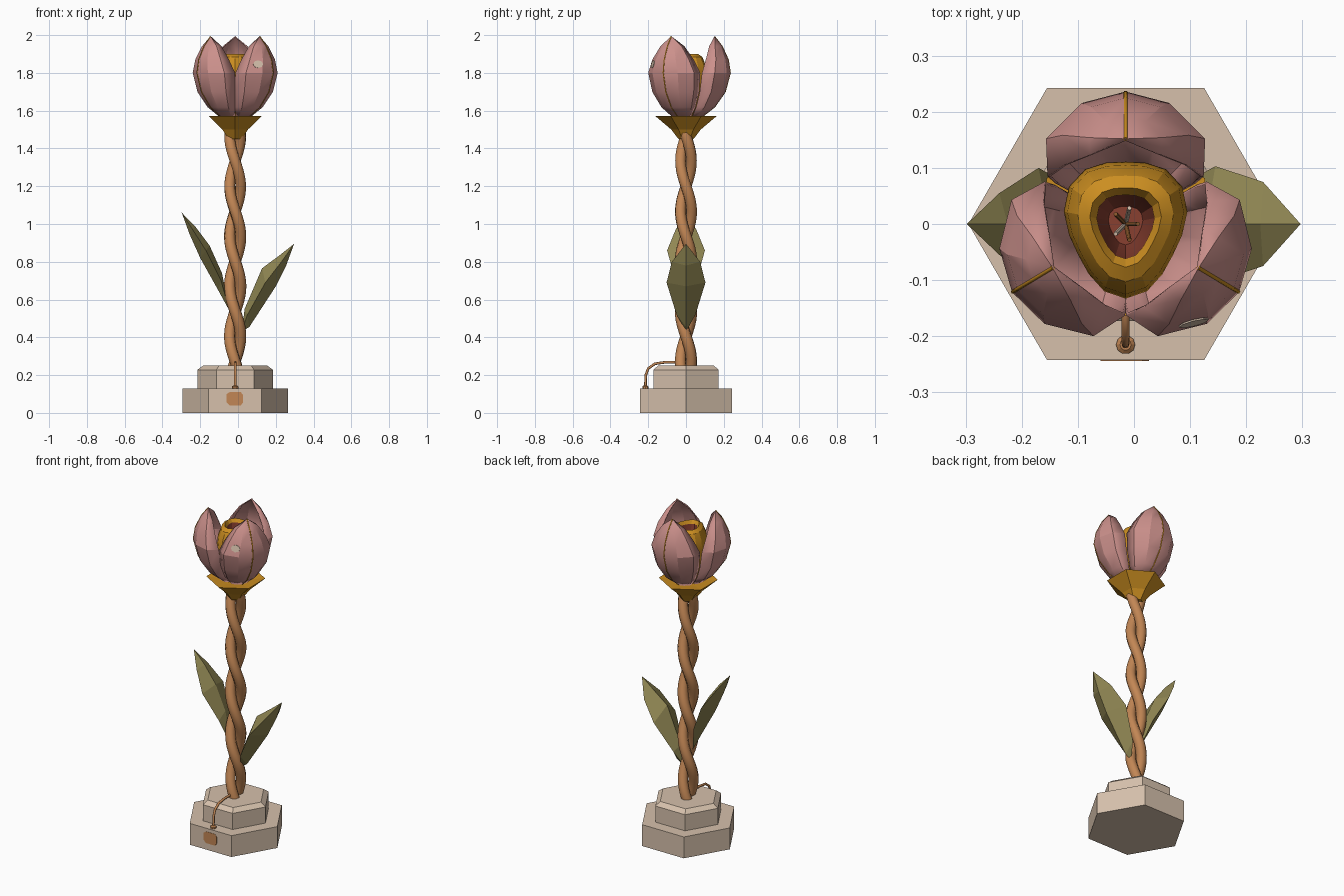
import bpy, bmesh
from math import sin, cos, pi, radians
from mathutils import Vector
from mathutils.bvhtree import BVHTree

cube = bpy.data.objects.get("Cube")
if cube:
    bpy.data.objects.remove(cube, do_unlink=True)

CX = -0.015  # axis of the flower


def material(name, rgb):
    m = bpy.data.materials.new(name)
    m.use_nodes = True
    m.diffuse_color = (*rgb, 1)
    m.node_tree.nodes["Principled BSDF"].inputs["Base Color"].default_value = (*rgb, 1)
    return m


stone = material("pale stone", (0.67, 0.53, 0.41))
copper = material("copper", (0.54, 0.24, 0.09))
gold = material("gold", (0.60, 0.27, 0.015))
pink = material("dusty pink", (0.60, 0.28, 0.26))
green = material("olive green", (0.29, 0.25, 0.09))
red = material("dark red", (0.25, 0.05, 0.03))
dark = material("dark bronze", (0.26, 0.10, 0.025))


def add_mesh(name, verts, faces, mats, smooth=None, thick=0):
    me = bpy.data.meshes.new(name)
    me.from_pydata(verts, [], faces)
    bm = bmesh.new()
    bm.from_mesh(me)
    bmesh.ops.remove_doubles(bm, verts=bm.verts, dist=0.0005)
    bmesh.ops.recalc_face_normals(bm, faces=bm.faces)
    bm.to_mesh(me)
    bm.free()
    for m in mats:
        me.materials.append(m)
    ob = bpy.data.objects.new(name, me)
    bpy.context.collection.objects.link(ob)
    if smooth:
        bpy.ops.object.select_all(action='DESELECT')
        ob.select_set(True)
        bpy.context.view_layer.objects.active = ob
        bpy.ops.object.shade_smooth_by_angle(angle=radians(smooth))
    if thick:
        mod = ob.modifiers.new("thickness", 'SOLIDIFY')
        mod.thickness = thick
        mod.offset = 0
    return ob


def grid_faces(rows, cols, wrap=False):
    return [(i * cols + j, i * cols + (j + 1) % cols,
             (i + 1) * cols + (j + 1) % cols, (i + 1) * cols + j)
            for i in range(rows - 1) for j in range(cols if wrap else cols - 1)]


def lathe(name, profile, sides, mats, turn=0.0, lobe=0.0, stretch=1.0, smooth=None):
    verts = []
    for r, z in profile:
        for j in range(sides):
            a = turn + 2 * pi * j / sides
            q = r * (1 + lobe * cos(3 * (a + pi / 2)))
            verts.append((CX + q * cos(a), q * stretch * sin(a), z))
    last = (len(profile) - 1) * sides
    faces = grid_faces(len(profile), sides, True)
    faces += [tuple(range(sides)), tuple(range(last, last + sides))]
    return add_mesh(name, verts, faces, mats, smooth)


def tube(name, points, radius, mat, resolution=2):
    cu = bpy.data.curves.new(name, 'CURVE')
    cu.dimensions = '3D'
    cu.bevel_depth = radius
    cu.bevel_resolution = resolution
    cu.use_fill_caps = True
    sp = cu.splines.new('POLY')
    sp.points.add(len(points) - 1)
    for p, co in zip(sp.points, points):
        p.co = (*co, 1)
    sp.use_smooth = True
    cu.materials.append(mat)
    ob = bpy.data.objects.new(name, cu)
    bpy.context.collection.objects.link(ob)


# Stepped hexagonal base
lathe("lower_base", [(0.28, 0), (0.28, 0.13)], 6, [stone])
lathe("upper_base", [(0.2, 0.13), (0.2, 0.228), (0.17, 0.25)], 6, [stone])

# Two stem strands twisted round each other
for s in range(2):
    path = []
    for i in range(61):
        z = 0.24 + 1.26 * i / 60
        a = pi * s - 2 * pi * (z - 1.2) / 0.53
        path.append((CX + 0.029 * cos(a), 0.029 * sin(a), z))
    tube(f"stem_strand_{s + 1}", path, 0.03, copper)

# Power cord with its end plug, and the plate on the base
cord = [(0, 0.268), (-0.11, 0.268), (-0.165, 0.26), (-0.2, 0.235), (-0.213, 0.2), (-0.215, 0.13)]
tube("cord", [(CX, y, z) for y, z in cord], 0.007, copper)
plug = lathe("cord_plug", [(0.017, 0.128), (0.017, 0.14), (0.01, 0.146)], 10, [copper])
plug.location.y = -0.215
outline = [(-0.045, 0.055), (-0.03, 0.04), (0.03, 0.04), (0.042, 0.055),
           (0.042, 0.095), (0.03, 0.11), (-0.03, 0.11), (-0.045, 0.1)]
add_mesh("front_plate", [(CX + x, -0.243, z) for x, z in outline],
         [tuple(range(len(outline)))], [copper], thick=0.002)


# Solid leaves: upper ridge (x, z), keel (x, z) and side edge (x, z, half width) per row
def leaf(name, base, rows, tip):
    verts = [base] * 4
    for rx, rz, kx, kz, ex, ez, w in rows:
        verts += [(rx, 0, rz), (ex, w, ez), (kx, 0, kz), (ex, -w, ez)]
    verts += [tip] * 4
    add_mesh(name, verts, grid_faces(len(rows) + 2, 4, True), [green])


leaf("left_leaf", (0.02, 0, 0.43),
     [(0.035, 0.55, 0.06, 0.455, 0.05, 0.52, 0.05),
      (0.127, 0.765, 0.20, 0.67, 0.145, 0.69, 0.103),
      (0.225, 0.838, 0.255, 0.78, 0.23, 0.80, 0.075)], (0.297, 0, 0.895))
leaf("right_leaf", (-0.045, 0, 0.54),
     [(-0.085, 0.74, -0.105, 0.65, -0.09, 0.70, 0.055),
      (-0.15, 0.885, -0.20, 0.82, -0.17, 0.86, 0.1),
      (-0.225, 0.985, -0.256, 0.945, -0.24, 0.97, 0.055)], (-0.298, 0, 1.06))

# Flaring hexagonal calyx
lathe("calyx", [(0.04, 1.45), (0.078, 1.50), (0.163, 1.572), (0.08, 1.565)], 6,
      [gold], turn=pi / 2)

# Outer petals: (height, ridge radius, size) rows and a cupped cross-section
ROWS = [(1.565, 0.08, 0.33), (1.62, 0.15, 0.65), (1.70, 0.206, 0.9), (1.80, 0.233, 1.0),
        (1.87, 0.222, 0.79), (1.94, 0.19, 0.45), (1.992, 0.15, 0.0)]
HALF = [(0.98, 0.148), (1.0, 0.082), (0.55, 0.02)]
SECTION = [(-w, d) for w, d in HALF] + [(0, 0)] + [(w, d) for w, d in reversed(HALF)]


def petal(name, degrees):
    angle = radians(degrees)
    out = Vector((cos(angle), sin(angle), 0))
    side = Vector((-sin(angle), cos(angle), 0))
    axis = Vector((CX, 0, 0))
    verts = [axis + out * (r - d * s) + side * (0.139 * w * s) + Vector((0, 0, z))
             for z, r, s in ROWS for w, d in SECTION]
    ob = add_mesh(name, verts, grid_faces(len(ROWS), len(SECTION)), [pink], 25, 0.006)
    rib = [axis + out * (r + 0.001) + Vector((0, 0, z)) for z, r, s in ROWS]
    tube(name + "_rib", rib, 0.004, gold, 1)
    return ob


petal("back_petal", 90)
petal("front_right_petal", 211)
front = petal("front_left_petal", -31)

# Pale patch lying on the front left petal
bm = bmesh.new()
bm.from_mesh(front.data)
tree = BVHTree.FromBMesh(bm)
hit, normal, _, _ = tree.ray_cast(Vector((0.105, -1, 1.845)), Vector((0, 1, 0)))
bm.free()
if normal.y > 0:
    normal = -normal
u = normal.cross(Vector((0, 0, 1))).normalized()
v = normal.cross(u)
ring = [hit + normal * 0.006 + u * 0.027 * cos(a * pi / 4) + v * 0.021 * sin(a * pi / 4)
        for a in range(8)]
add_mesh("petal_patch", ring, [tuple(range(8))], [stone], thick=0.003)

# Inner bud: lobed gold cup with a red throat
cup = [(0.045, 1.56), (0.085, 1.66), (0.107, 1.77), (0.101, 1.84), (0.083, 1.885),
       (0.062, 1.9), (0.05, 1.88), (0.042, 1.80), (0.03, 1.74)]
bud = lathe("inner_bud", cup, 18, [gold, red], turn=pi / 2, lobe=0.09, stretch=1.14, smooth=20)
for f in bud.data.polygons:
    c = f.center
    if (c.x - CX) ** 2 + c.y ** 2 < 0.057 ** 2 and 1.7 < c.z < 1.87:
        f.material_index = 1

# Stamens in the throat
for i in range(5):
    a = 2 * pi * i / 5
    tip = (CX + 0.022 * cos(a), 0.03 * sin(a), 1.85)
    tube(f"stamen_{i + 1}", [(CX, 0, 1.735), tip], 0.004, stone if i % 2 else dark, 1)
